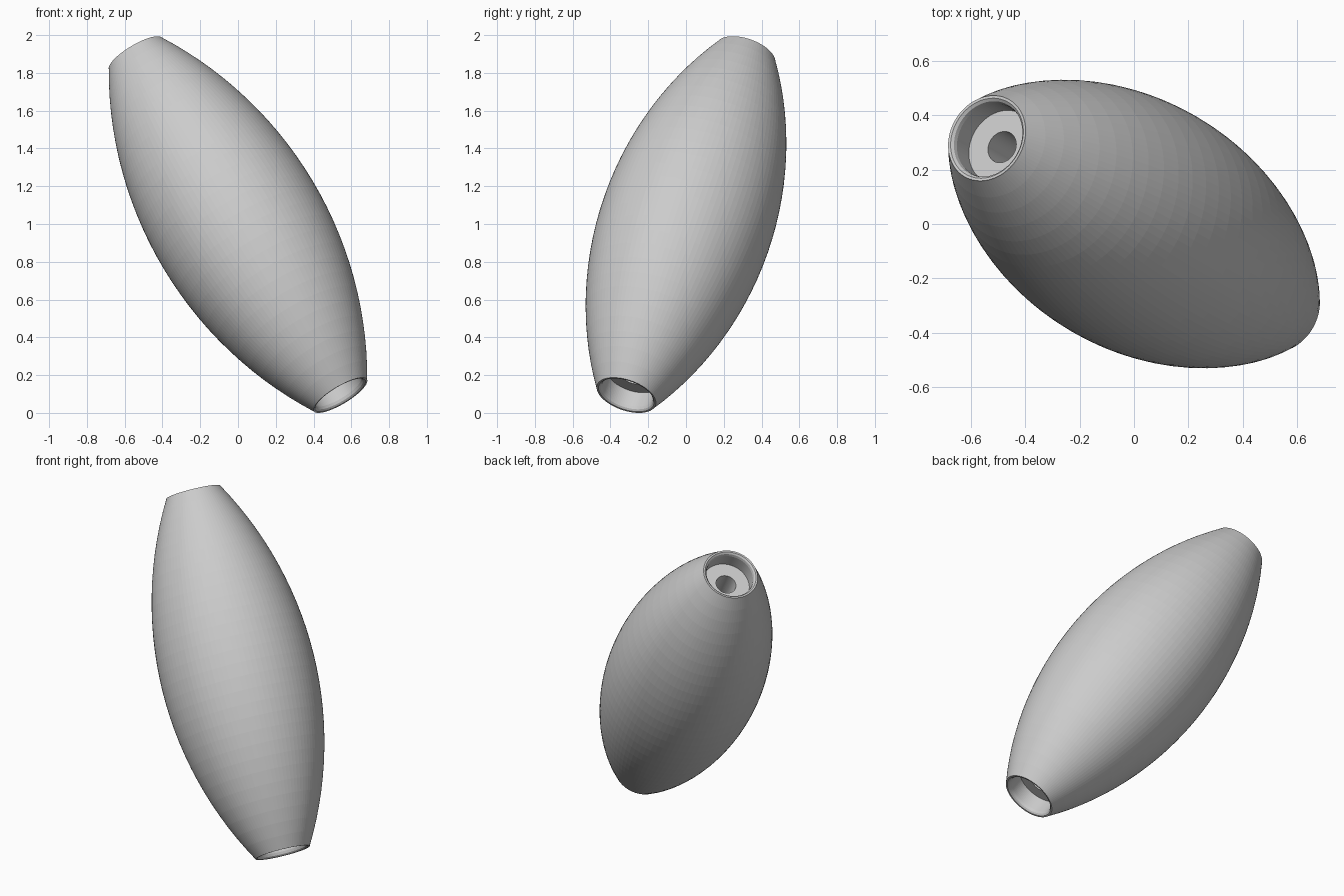
import bpy, bmesh, math
from mathutils import Vector

if "Cube" in bpy.data.objects:
    bpy.data.objects.remove(bpy.data.objects["Cube"])

SEGMENTS = 96
RINGS = 28
HALF = 1.096           # half length along the axis
R_MID, R_ARC = 0.458, 2.2   # widest radius, radius of the barrel curve

# Outer barrel curve, from lower end to upper end: (radius, axial position)
outer = []
a_max = math.asin(HALF / R_ARC)
for i in range(RINGS + 1):
    a = a_max * (2 * i / RINGS - 1)
    outer.append((R_MID - R_ARC * (1 - math.cos(a)), R_ARC * math.sin(a)))

# Rounded lip, counterbore, floor and through hole at the upper end
bore = [(0.164, 1.100), (0.154, 1.099), (0.145, 1.090), (0.141, 1.075),
        (0.141, 0.986), (0.060, 0.986)]
profile = outer + bore + [(r, -t) for r, t in reversed(bore)]

# Revolve the closed profile
bm = bmesh.new()
loops = []
for s in range(SEGMENTS):
    ang = 2 * math.pi * s / SEGMENTS
    loops.append([bm.verts.new((r * math.cos(ang), r * math.sin(ang), t)) for r, t in profile])
n = len(profile)
for s in range(SEGMENTS):
    a, b = loops[s], loops[(s + 1) % SEGMENTS]
    for k in range(n):
        j = (k + 1) % n
        bm.faces.new((a[k], b[k], b[j], a[j]))
bmesh.ops.recalc_face_normals(bm, faces=bm.faces)

# Tilt the axis and place the body on the ground
axis = Vector((-0.54, 0.315, 0.90)).normalized()
bm.transform(Vector((0, 0, 1)).rotation_difference(axis).to_matrix().to_4x4())
low = min(v.co.z for v in bm.verts)
bmesh.ops.translate(bm, verts=bm.verts, vec=(0, 0, -low))

mesh = bpy.data.meshes.new("barrel_bead")
bm.to_mesh(mesh)
bm.free()
body = bpy.data.objects.new("barrel_bead", mesh)
bpy.context.collection.objects.link(body)
